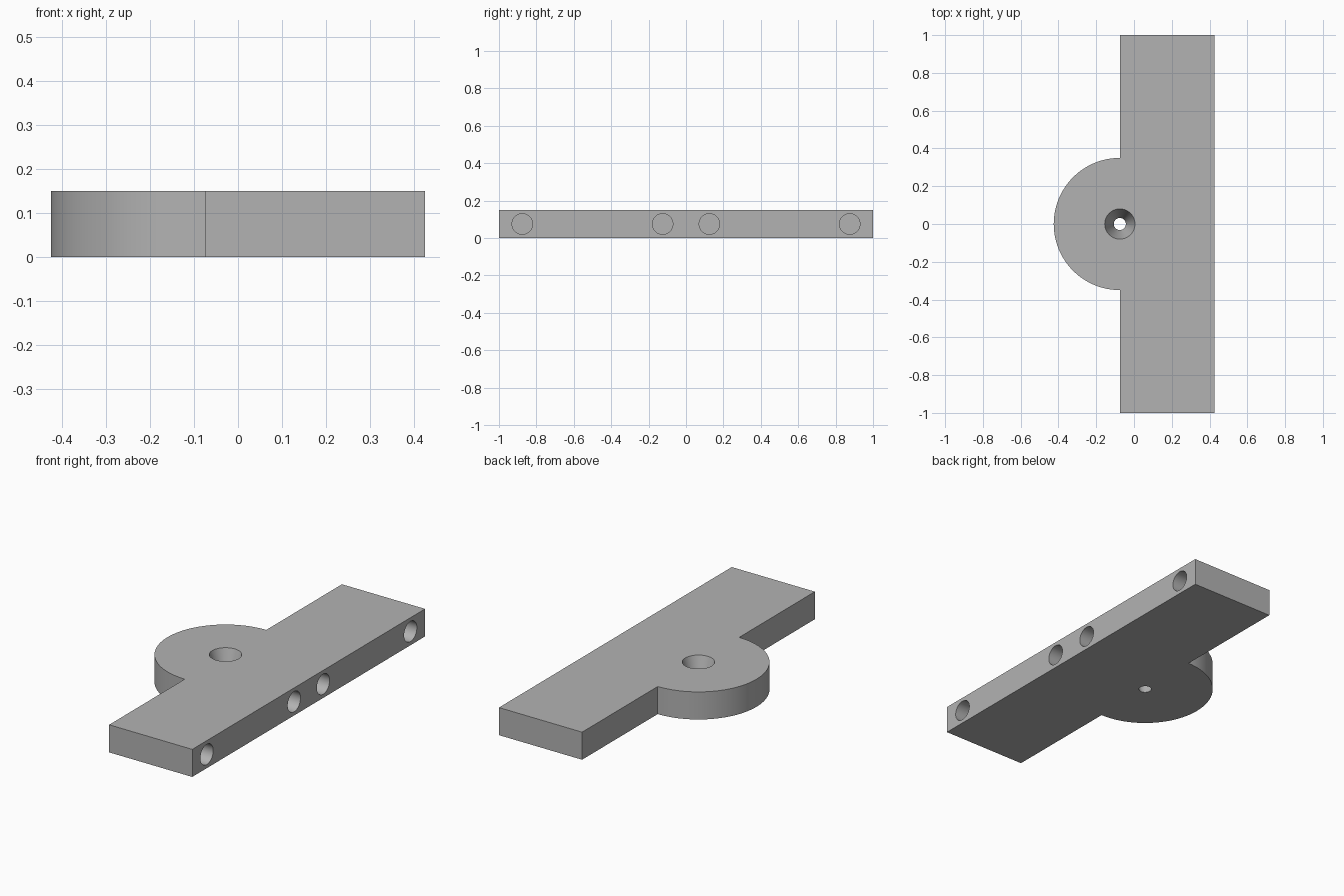
import bpy
import bmesh
from math import pi, sin, cos, radians
from mathutils import Matrix

THICK = 0.15
HINGE_X = -0.075      # shared by the lug centre and the bar's inner edge
BAR_X = 0.425
LUG_R = 0.35
HOLE_DEPTH = 0.25

cube = bpy.data.objects.get("Cube")
if cube:
    bpy.data.objects.remove(cube, do_unlink=True)

grey = bpy.data.materials.new("plain grey")
grey.use_nodes = True
colour = (0.45, 0.45, 0.45, 1)
grey.diffuse_color = colour
grey.node_tree.nodes["Principled BSDF"].inputs["Base Color"].default_value = colour


def add_object(name, bm):
    mesh = bpy.data.meshes.new(name)
    bmesh.ops.recalc_face_normals(bm, faces=bm.faces)
    bm.to_mesh(mesh)
    bm.free()
    mesh.materials.append(grey)
    obj = bpy.data.objects.new(name, mesh)
    bpy.context.collection.objects.link(obj)
    return obj


def cutter(name, r1, r2, depth, matrix):
    bm = bmesh.new()
    bmesh.ops.create_cone(bm, cap_ends=True, segments=48, radius1=r1,
                          radius2=r2, depth=depth, matrix=matrix)
    obj = add_object(name, bm)
    obj.hide_render = True
    return obj


# Flat bar with a half-round lug, extruded from one outline
steps = 48
outline = [(BAR_X, -1), (BAR_X, 1), (HINGE_X, 1)]
for i in range(steps + 1):
    a = pi / 2 + pi * i / steps
    outline.append((HINGE_X + LUG_R * cos(a), LUG_R * sin(a)))
outline.append((HINGE_X, -1))

bm = bmesh.new()
base = bm.faces.new([bm.verts.new((x, y, 0)) for x, y in outline])
top = bmesh.ops.extrude_face_region(bm, geom=[base])["geom"]
bmesh.ops.translate(bm, vec=(0, 0, THICK),
                    verts=[v for v in top if isinstance(v, bmesh.types.BMVert)])
plate = add_object("mounting_plate", bm)

# Tapered through hole in the lug, overshooting both faces along its slope
r_low, r_high, extra = 0.032, 0.08, 0.01
slope = (r_high - r_low) / THICK * extra
cutters = [cutter("tapered_hole_cutter", r_low - slope, r_high + slope,
                  THICK + 2 * extra, Matrix.Translation((HINGE_X, 0, THICK / 2)))]

# Four blind holes in the long edge
for y in (-0.875, -0.125, 0.125, 0.875):
    place = Matrix.Translation((BAR_X, y, THICK / 2)) @ Matrix.Rotation(pi / 2, 4, 'Y')
    cutters.append(cutter("edge_hole_cutter", 0.055, 0.055, 2 * HOLE_DEPTH, place))

bpy.context.view_layer.objects.active = plate
for c in cutters:
    mod = plate.modifiers.new(c.name, 'BOOLEAN')
    mod.operation = 'DIFFERENCE'
    mod.solver = 'EXACT'
    mod.object = c
    bpy.ops.object.modifier_apply(modifier=mod.name)
for c in cutters:
    bpy.data.objects.remove(c, do_unlink=True)

# Smooth the round walls, keep the edges crisp
bpy.ops.object.select_all(action='DESELECT')
plate.select_set(True)
bpy.ops.object.shade_smooth_by_angle(angle=radians(30))
